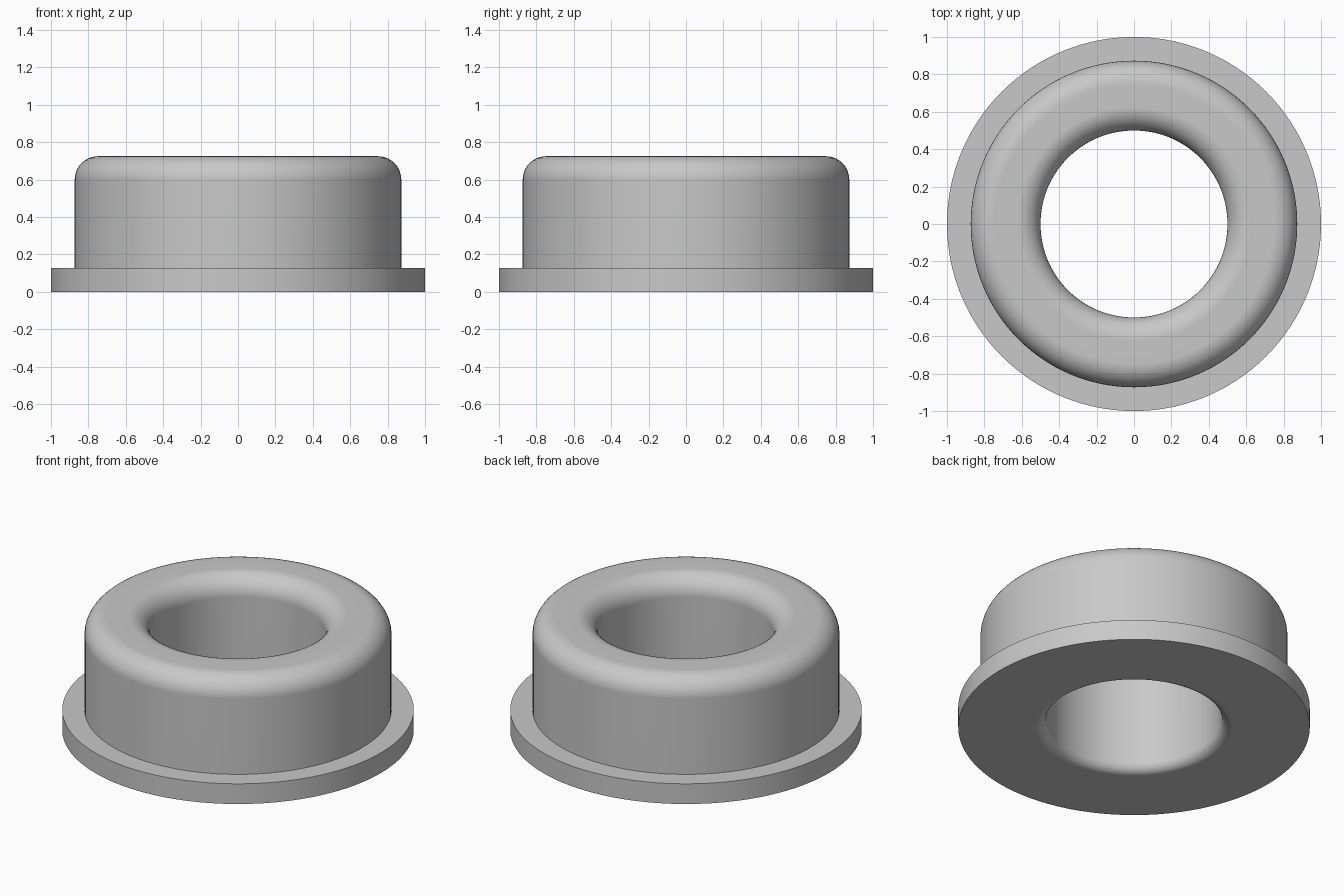
import bpy
import bmesh
from math import cos, sin, pi, radians
from mathutils import Vector

cube = bpy.data.objects.get("Cube")
if cube:
    bpy.data.objects.remove(cube, do_unlink=True)

SEGMENTS = 128
FILLET_STEPS = 10

# Main dimensions
FLANGE_R, BODY_R, HOLE_R = 1.0, 0.873, 0.5
FLANGE_H, TOTAL_H = 0.127, 0.725
TOP_FILLET, BOTTOM_FILLET = 0.125, 0.06


def material(name, rgb):
    mat = bpy.data.materials.new(name)
    mat.use_nodes = True
    colour = (*rgb, 1.0)
    mat.diffuse_color = colour
    mat.node_tree.nodes["Principled BSDF"].inputs["Base Color"].default_value = colour
    return mat


def fillet(r, z, radius, start):
    """Quarter circle around (r, z), running counter-clockwise from start."""
    angles = [start + pi / 2 * i / FILLET_STEPS for i in range(FILLET_STEPS + 1)]
    return [(r + radius * cos(a), z + radius * sin(a)) for a in angles]


def lathe(name, profile, mat):
    """Revolve a closed (radius, height) profile around the z axis."""
    bm = bmesh.new()
    verts = [bm.verts.new((r, 0, z)) for r, z in profile]
    edges = [bm.edges.new((v, verts[i - 1])) for i, v in enumerate(verts)]
    bmesh.ops.spin(bm, geom=verts + edges, cent=Vector(), axis=(0, 0, 1),
                   angle=2 * pi, steps=SEGMENTS, use_merge=True)
    bmesh.ops.remove_doubles(bm, verts=bm.verts, dist=1e-5)
    bmesh.ops.recalc_face_normals(bm, faces=bm.faces)
    mesh = bpy.data.meshes.new(name)
    bm.to_mesh(mesh)
    bm.free()
    mesh.materials.append(mat)
    obj = bpy.data.objects.new(name, mesh)
    bpy.context.collection.objects.link(obj)
    bpy.ops.object.select_all(action="DESELECT")
    obj.select_set(True)
    bpy.context.view_layer.objects.active = obj
    bpy.ops.object.shade_smooth_by_angle(angle=radians(30))
    # Keep the flat rings flat next to the fillets
    weighted = obj.modifiers.new("Weighted Normal", "WEIGHTED_NORMAL")
    weighted.keep_sharp = True
    return obj


# Flange, outer wall, rounded top, then down the bore to its rounded mouth
shoulder = TOTAL_H - TOP_FILLET
profile = [(FLANGE_R, 0), (FLANGE_R, FLANGE_H), (BODY_R, FLANGE_H)]
profile += fillet(BODY_R - TOP_FILLET, shoulder, TOP_FILLET, 0)
profile += fillet(HOLE_R + TOP_FILLET, shoulder, TOP_FILLET, pi / 2)
profile += fillet(HOLE_R + BOTTOM_FILLET, BOTTOM_FILLET, BOTTOM_FILLET, pi)

lathe("flanged_bushing", profile, material("light grey", (0.58, 0.58, 0.58)))
